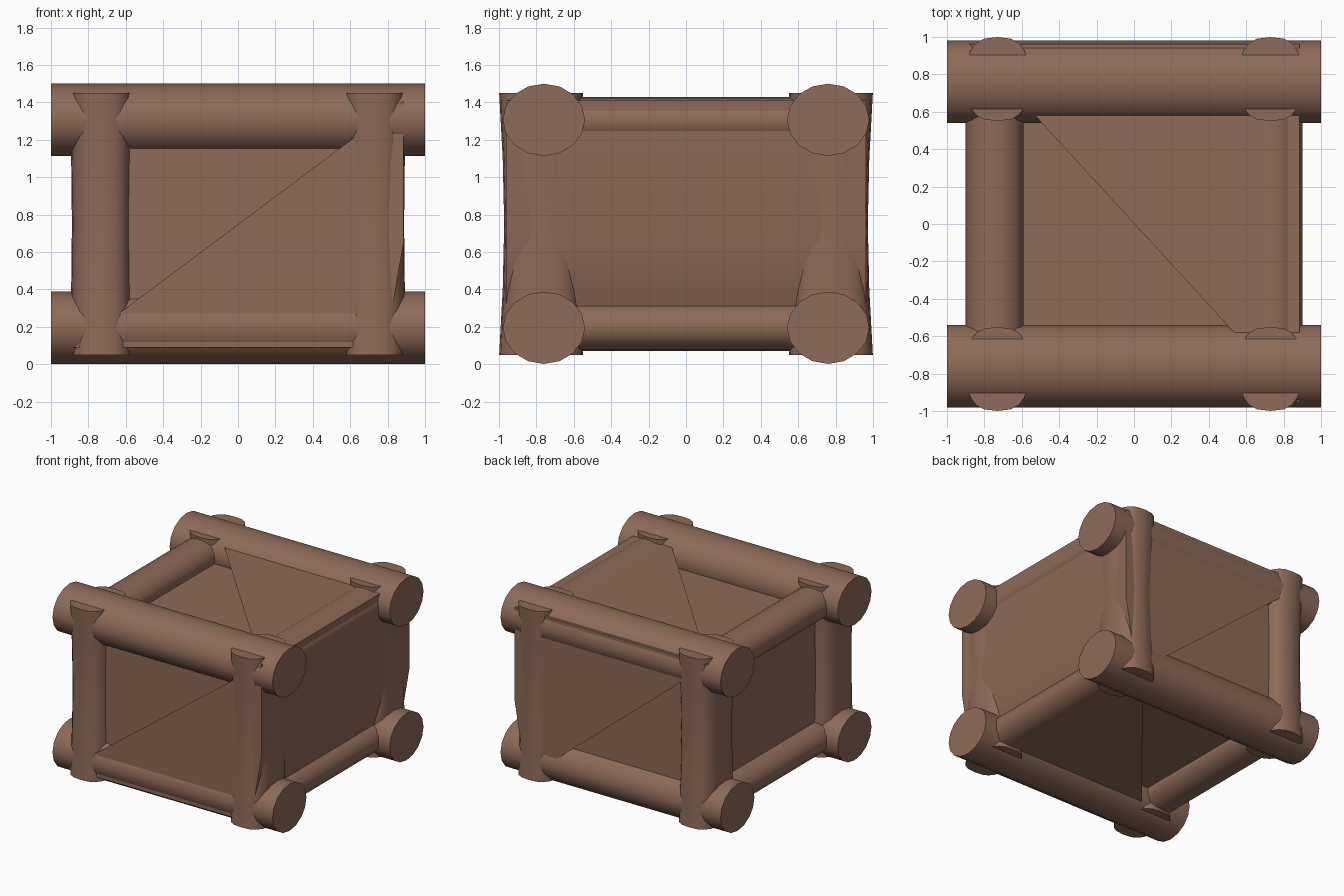
import bpy, bmesh, math
from mathutils import Vector

if "Cube" in bpy.data.objects:
    bpy.data.objects.remove(bpy.data.objects["Cube"])

wood = bpy.data.materials.new("brown wood")
wood.diffuse_color = (0.27, 0.145, 0.098, 1)
wood.use_nodes = True
wood.node_tree.nodes["Principled BSDF"].inputs["Base Color"].default_value = wood.diffuse_color


def finish(name, bm, angle=40):
    me = bpy.data.meshes.new(name)
    bm.to_mesh(me)
    bm.free()
    me.materials.append(wood)
    ob = bpy.data.objects.new(name, me)
    bpy.context.collection.objects.link(ob)
    bpy.ops.object.select_all(action='DESELECT')
    ob.select_set(True)
    bpy.context.view_layer.objects.active = ob
    bpy.ops.object.shade_smooth_by_angle(angle=math.radians(angle))


def bend(c, p):
    return math.copysign(abs(c) ** p, c)


def log(name, centre, axis, u, v, rings, sides=16, power=1.0):
    """Rounded log: rings hold (position along axis, radius u, radius v)."""
    bm = bmesh.new()
    centre, axis, u, v = map(Vector, (centre, axis, u, v))
    loops = []
    for t, ru, rv in rings:
        loops.append([bm.verts.new(centre + axis * t
                      + u * ru * bend(math.cos(2 * math.pi * i / sides), power)
                      + v * rv * bend(math.sin(2 * math.pi * i / sides), power))
                      for i in range(sides)])
    for a, b in zip(loops, loops[1:]):
        for i in range(sides):
            j = (i + 1) % sides
            bm.faces.new((a[i], a[j], b[j], b[i]))
    bm.faces.new(loops[0])
    bm.faces.new(loops[-1])
    bmesh.ops.recalc_face_normals(bm, faces=bm.faces)
    finish(name, bm)


def hull(name, points, open_left=False):
    bm = bmesh.new()
    for p in points:
        bm.verts.new(p)
    bmesh.ops.convex_hull(bm, input=bm.verts)
    bmesh.ops.recalc_face_normals(bm, faces=bm.faces)
    bm.normal_update()
    if open_left:
        cut = [f for f in bm.faces if f.normal.x < -0.3]
        bmesh.ops.delete(bm, geom=cut, context='FACES')
    finish(name, bm, 25)


X, Y, Z = (1, 0, 0), (0, 1, 0), (0, 0, 1)

# Long logs running left to right
for y in (-0.76, 0.76):
    for z in (0.195, 1.307):
        log("long_log", (0, y, z), X, Y, Z, [(-1, .22, .193), (1, .22, .193)])

# Cross logs running front to back
for x in (-0.745, 0.745):
    for z in (0.20, 1.30):
        log("cross_log", (x, 0, z), Y, X, Z, [(-0.9, .155, .13), (0.9, .155, .13)])

# Corner posts, slightly waisted
for x in (-0.73, 0.73):
    for y in (-0.775, 0.775):
        log("corner_post", (x, y, 0.75), Z, X, Y,
            [(-0.70, .168, .224), (-0.35, .162, .205), (0, .158, .197),
             (0.35, .162, .205), (0.70, .168, .224)], 20, 0.72)

# Flat walls, floor and lid set between the logs
hull("inner_box", [(x, y, z) for x in (-0.77, 0.75)
                   for y in (-0.885, 0.885) for z in (0.2, 1.27)])

# Outer boards: full on the right, triangles reaching two corners on the left
pts = [(x, y, z) for y in (-0.962, 0.962)
       for x, z in ((0.72, 0.09), (0.83, 0.33), (0.885, 0.65), (0.885, 1.41))]
hull("outer_boards", pts + [(-0.88, 0.962, 1.41), (-0.88, -0.962, 0.09)], True)
